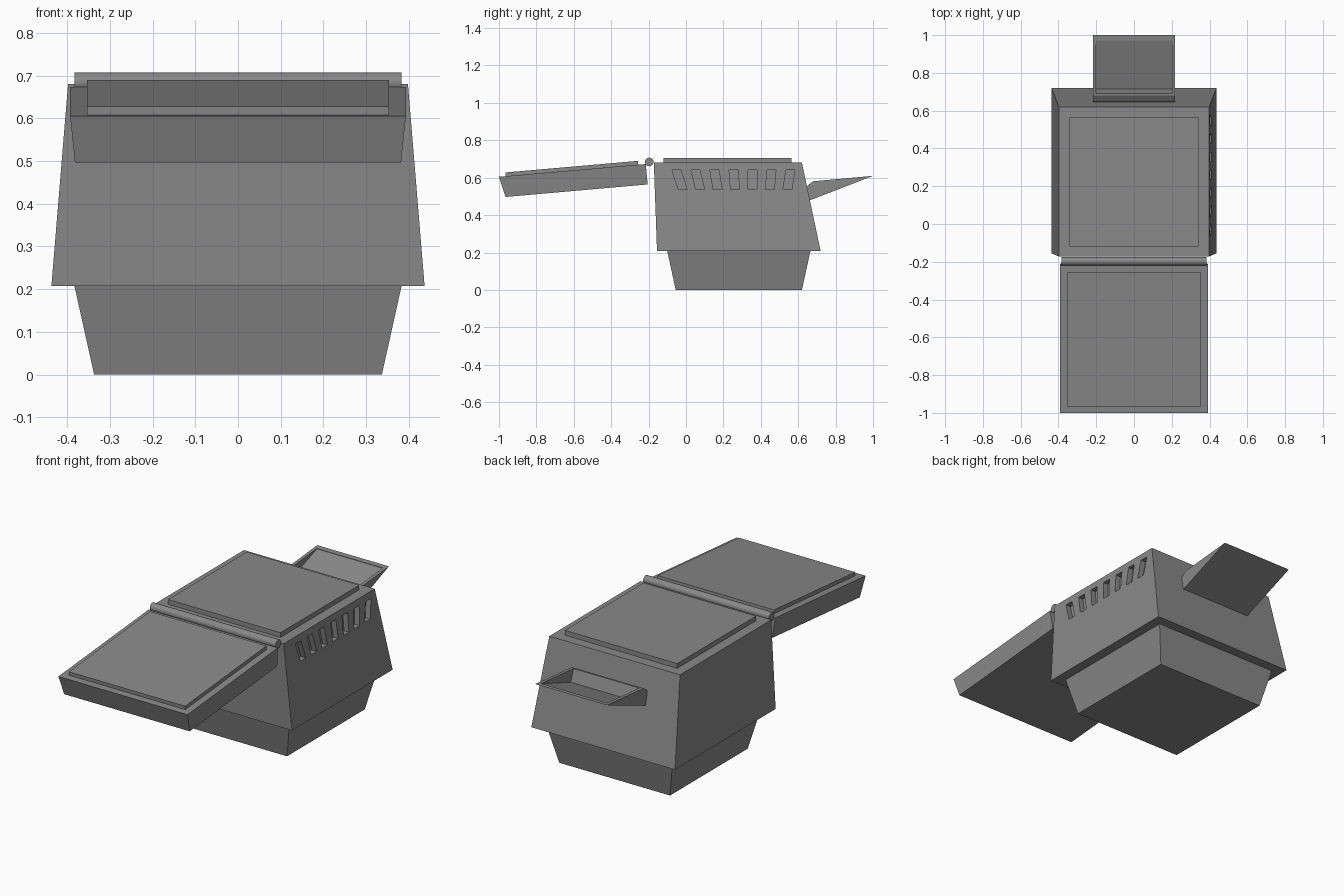
import bpy, bmesh, math
from mathutils import Vector

if "Cube" in bpy.data.objects:
    bpy.data.objects.remove(bpy.data.objects["Cube"], do_unlink=True)

# One grey plastic colour for everything
GREY = (0.25, 0.25, 0.25, 1)
grey = bpy.data.materials.new("grey plastic")
grey.use_nodes = True
grey.diffuse_color = GREY
grey.node_tree.nodes["Principled BSDF"].inputs["Base Color"].default_value = GREY


def loft(name, loop_a, loop_b):
    """Closed solid between two matching loops of points."""
    bm = bmesh.new()
    a = [bm.verts.new(p) for p in loop_a]
    b = [bm.verts.new(p) for p in loop_b]
    n = len(a)
    bm.faces.new(a)
    bm.faces.new(b)
    for i in range(n):
        j = (i + 1) % n
        bm.faces.new((a[i], a[j], b[j], b[i]))
    bmesh.ops.recalc_face_normals(bm, faces=bm.faces)
    mesh = bpy.data.meshes.new(name)
    bm.to_mesh(mesh)
    bm.free()
    obj = bpy.data.objects.new(name, mesh)
    mesh.materials.append(grey)
    bpy.context.collection.objects.link(obj)
    return obj


def rect(half_x, y0, y1, z0, z1=None):
    """Rectangle symmetric in x; z may differ between its front and back edge."""
    z1 = z0 if z1 is None else z1
    return [(-half_x, y0, z0), (half_x, y0, z0), (half_x, y1, z1), (-half_x, y1, z1)]


def side_extrude(name, profile, half_x):
    """Extrude a (y, z) profile across x."""
    return loft(name, [(-half_x, y, z) for y, z in profile],
                [(half_x, y, z) for y, z in profile])


def cut(target, cutter):
    """Subtract the cutter from the target and discard it."""
    mod = target.modifiers.new("cut", 'BOOLEAN')
    mod.operation = 'DIFFERENCE'
    mod.solver = 'EXACT'
    mod.object = cutter
    bpy.context.view_layer.objects.active = target
    bpy.ops.object.modifier_apply(modifier=mod.name)
    bpy.data.objects.remove(cutter, do_unlink=True)


# Tapered foot and flared body
loft("base", rect(0.337, -0.055, 0.62, 0), rect(0.383, -0.10, 0.665, 0.207))
body = loft("body", rect(0.437, -0.155, 0.72, 0.207), rect(0.398, -0.172, 0.62, 0.68))
loft("top_panel", rect(0.342, -0.12, 0.565, 0.675), rect(0.342, -0.12, 0.565, 0.706))

# Row of seven recessed vents on the left side, gradually changing slant
def wall_x(z):
    return 0.437 - 0.039 * (z - 0.207) / 0.473

for i in range(7):
    top_y = -0.075 + 0.1017 * i
    low_y = top_y + 0.034 - 0.0085 * i
    w = 0.047
    outline = [(top_y, 0.642), (top_y + w, 0.642), (low_y + w, 0.537), (low_y, 0.537)]
    cut(body, loft("vent_cutter",
                   [(wall_x(z) - 0.03, y, z) for y, z in outline],
                   [(wall_x(z) + 0.05, y, z) for y, z in outline]))

# Open lid, tilted down towards the front, with its raised panel
loft("lid", rect(0.382, -0.965, -0.205, 0.497, 0.564),
     rect(0.393, -1.0, -0.215, 0.605, 0.673))
loft("lid_panel", rect(0.354, -0.963, -0.256, 0.603, 0.664),
     rect(0.354, -0.965, -0.258, 0.628, 0.69))

# Hinge rod
bpy.ops.mesh.primitive_cylinder_add(vertices=24, radius=0.023, depth=0.766,
                                    location=(0, -0.197, 0.684),
                                    rotation=(0, math.pi / 2, 0))
hinge = bpy.context.object
hinge.name = "hinge"
hinge.data.materials.append(grey)
bpy.ops.object.shade_smooth_by_angle(angle=math.radians(40))

# Hollow wedge spout on the back wall
spout = side_extrude("spout", [(0.64, 0.54), (0.652, 0.56), (0.68, 0.581),
                               (1.0, 0.61), (0.66, 0.478), (0.65, 0.478)], 0.218)
cut(spout, side_extrude("spout_cutter", [(0.69, 0.65), (0.692, 0.582), (0.715, 0.516),
                                         (0.972, 0.605), (0.972, 0.65)], 0.2))
